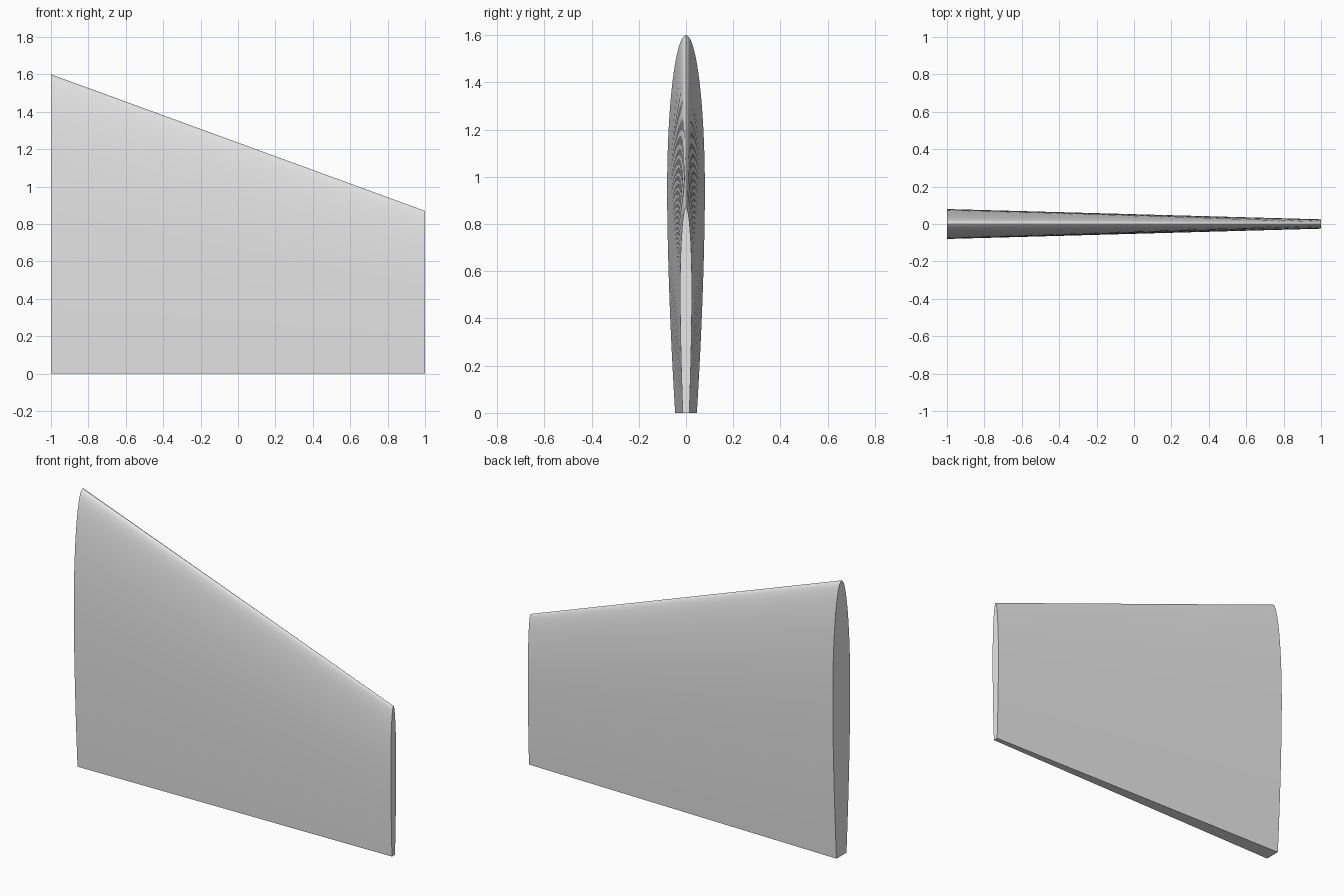
import bpy
import bmesh
import math

cube = bpy.data.objects.get("Cube")
if cube:
    bpy.data.objects.remove(cube, do_unlink=True)

# Plain grey
grey = bpy.data.materials.new("plain_grey")
grey.use_nodes = True
colour = (0.8, 0.8, 0.8, 1)
grey.diffuse_color = colour
grey.node_tree.nodes["Principled BSDF"].inputs["Base Color"].default_value = colour

STEPS = 20


def half_section(chord, thick, blunt):
    """Half outline (y, z) from the blunt trailing edge up to the rounded nose."""
    widest = 0.59 * chord
    points = []
    for i in range(STEPS):
        u = 1 - i / STEPS
        points.append((thick - (thick - blunt) * u ** 1.7, widest * (1 - u)))
    for i in range(STEPS + 1):
        a = math.pi / 2 * i / STEPS
        points.append((thick * math.cos(a), widest + (chord - widest) * math.sin(a)))
    return points


def section_ring(bm, x, chord, thick, blunt):
    """Closed symmetric section at a station along the span."""
    half = half_section(chord, thick, blunt)
    outline = half + [(-y, z) for y, z in reversed(half[:-1])]
    return [bm.verts.new((x, y, z)) for y, z in outline]


# Tapered fin: skin between root and tip, flat caps and flat trailing edge
bm = bmesh.new()
root = section_ring(bm, -1, 1.6, 0.08, 0.046)
tip = section_ring(bm, 1, 0.87, 0.025, 0.014)
for i in range(len(root)):
    j = (i + 1) % len(root)
    bm.faces.new((root[i], root[j], tip[j], tip[i]))
bm.faces.new(root)
bm.faces.new(tip)
bmesh.ops.recalc_face_normals(bm, faces=bm.faces)

mesh = bpy.data.meshes.new("tapered_fin")
bm.to_mesh(mesh)
bm.free()
mesh.materials.append(grey)
fin = bpy.data.objects.new("tapered_fin", mesh)
bpy.context.collection.objects.link(fin)

# Smooth skin, sharp cap edges
bpy.ops.object.select_all(action="DESELECT")
fin.select_set(True)
bpy.context.view_layer.objects.active = fin
bpy.ops.object.shade_smooth_by_angle(angle=math.radians(35))
